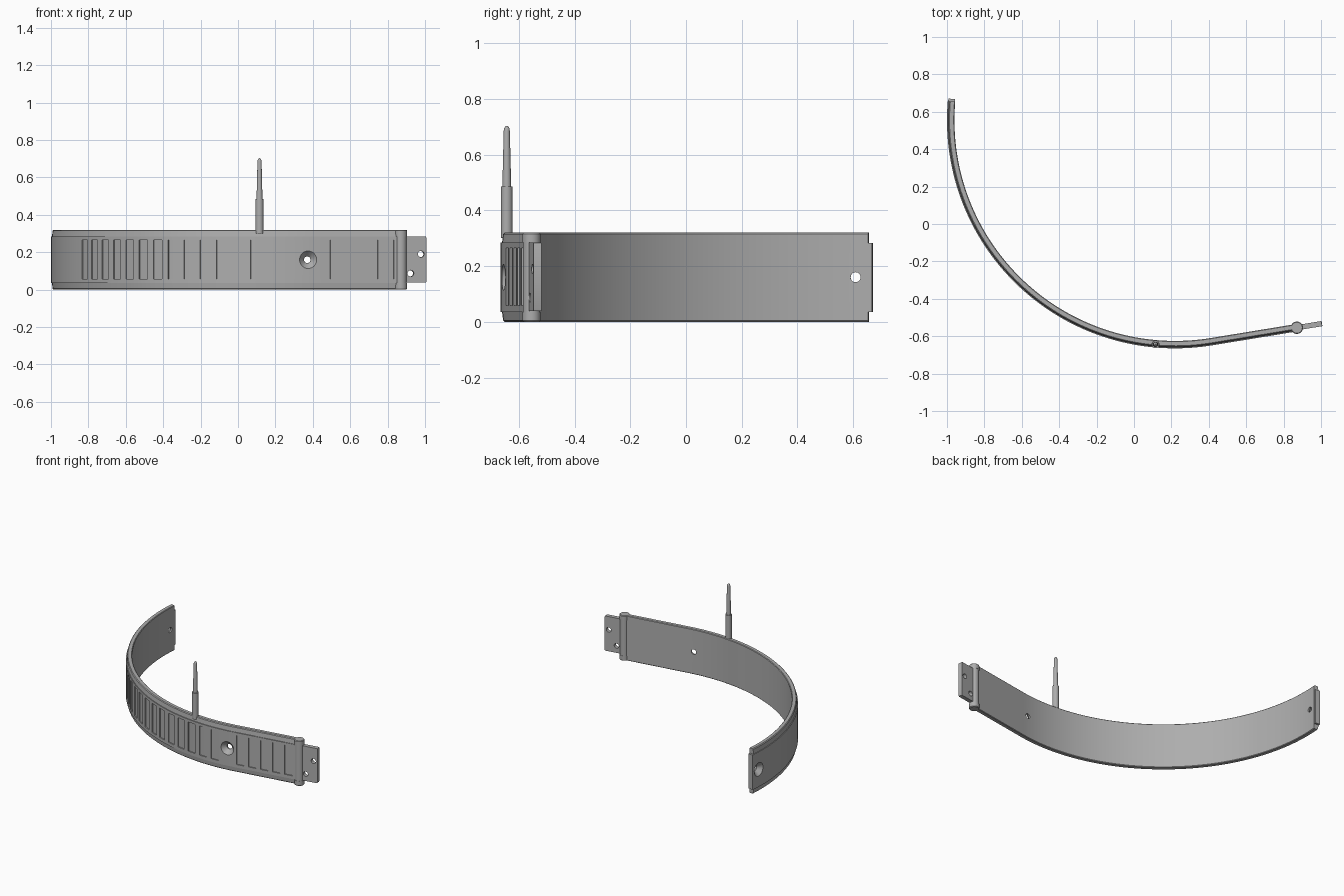
import bpy, bmesh
from math import sin, cos, radians, pi
from mathutils import Matrix, Vector

if "Cube" in bpy.data.objects:
    bpy.data.objects.remove(bpy.data.objects["Cube"])

grey = bpy.data.materials.new("plain_grey")
grey.use_nodes = True
colour = (0.42, 0.42, 0.42, 1)
grey.diffuse_color = colour
grey.node_tree.nodes["Principled BSDF"].inputs["Base Color"].default_value = colour

# The band follows an arc that runs into a straight line at s = 0
CENTRE = Vector((0.22, 0.555, 0))
OUTER, MIDDLE = 1.22, 1.20
TANGENT = radians(9.3)
HINGE, BAND_END = 0.463, -2.18
MID_Z = 0.16


def frame(s):
    """Outer-surface point, outward normal and direction along the band."""
    a = TANGENT + min(s, 0) / MIDDLE
    n = Vector((sin(a), -cos(a), 0))
    t = Vector((cos(a), sin(a), 0))
    return CENTRE + n * OUTER + t * max(s, 0), n, t


def finish(name, bm):
    bmesh.ops.recalc_face_normals(bm, faces=bm.faces)
    mesh = bpy.data.meshes.new(name)
    bm.to_mesh(mesh)
    bm.free()
    mesh.materials.append(grey)
    ob = bpy.data.objects.new(name, mesh)
    bpy.context.collection.objects.link(ob)
    return ob


def loft(bm, rings):
    """Skin closed rings of points and cap both ends."""
    rings = [[bm.verts.new(p) for p in ring] for ring in rings]
    for a, b in zip(rings, rings[1:]):
        for i in range(len(a)):
            j = (i + 1) % len(a)
            bm.faces.new((a[i], a[j], b[j], b[i]))
    bm.faces.new(rings[0])
    bm.faces.new(rings[-1])


def sweep(bm, profile, start, end, steps=1):
    """Carry a (depth, height) profile along the band."""
    rings = []
    for i in range(steps + 1):
        p, n, t = frame(start + (end - start) * i / steps)
        rings.append([p + n * d + Vector((0, 0, z)) for d, z in profile])
    loft(bm, rings)


def revolve(bm, rings, matrix, sides=32):
    """Turn (radius, height) rings about the matrix z axis."""
    loft(bm, [[matrix @ Vector((r * cos(2 * pi * i / sides), r * sin(2 * pi * i / sides), h))
               for i in range(sides)] for r, h in rings])


def box_profile(inner, outer, low, high):
    return [(inner, low), (outer, low), (outer, high), (inner, high)]


def hole_matrix(s, z):
    p, n, t = frame(s)
    up = Vector((0, 0, 1))
    rot = Matrix((n.cross(up).cross(n), n.cross(n.cross(up).cross(n)), n)).transposed()
    return Matrix.Translation(p + up * z) @ rot.to_4x4()


def carve(ob, cutter_bm):
    cutter = finish("cutter", cutter_bm)
    cutter.hide_render = True
    mod = ob.modifiers.new("cut", "BOOLEAN")
    mod.operation, mod.solver, mod.object = "DIFFERENCE", "EXACT", cutter
    bpy.context.view_layer.objects.active = ob
    bpy.ops.object.modifier_apply(modifier=mod.name)
    bpy.data.objects.remove(cutter)


def smooth(ob):
    bpy.ops.object.select_all(action="DESELECT")
    ob.select_set(True)
    bpy.context.view_layer.objects.active = ob
    bpy.ops.object.shade_smooth_by_angle(angle=radians(25))


# Band: raised centre strip between sloping lips
lower = [(-0.04, 0.004), (-0.036, 0), (-0.014, 0), (-0.009, 0.005), (-0.005, 0.036), (0, 0.036)]
upper = [(d, 2 * MID_Z - z) for d, z in reversed(lower)]
bm = bmesh.new()
sweep(bm, lower + upper, BAND_END, HINGE, 110)
band = finish("curved_band", bm)

# Row of shallow slots on the outer face
bm = bmesh.new()
slots = [-0.042 - 0.0918 * k for k in range(1, 16)] + [0.05 + 0.086 * k for k in range(5)]
for s in slots:
    sweep(bm, box_profile(-0.007, 0.02, 0.058, 0.265), s - 0.0275, s + 0.0275, 3)
carve(band, bm)

# Countersunk screw holes
bm = bmesh.new()
for s in (-0.042, -2.134):
    revolve(bm, [(0.018, -0.07), (0.018, -0.03), (0.047, 0), (0.047, 0.03)],
            hole_matrix(s, MID_Z))
carve(band, bm)
smooth(band)

# Short tongue at the far end
bm = bmesh.new()
sweep(bm, box_profile(-0.038, -0.002, 0.036, 0.282), BAND_END - 0.014, BAND_END + 0.002)
finish("end_tongue", bm)

# Hinge plate with two holes
bm = bmesh.new()
sweep(bm, box_profile(-0.034, -0.006, 0.038, 0.284), HINGE, HINGE + 0.136)
corners = [e for e in bm.edges if abs(e.verts[0].co.z - e.verts[1].co.z) < 0.001
           and all(v.co.x > 0.95 for v in e.verts)]
bmesh.ops.bevel(bm, geom=corners, offset=0.006, segments=2, affect="EDGES", profile=0.5)
plate = finish("hinge_plate", bm)
bm = bmesh.new()
for s, z in ((HINGE + 0.107, 0.19), (HINGE + 0.051, 0.087)):
    revolve(bm, [(0.017, -0.07), (0.017, 0.03)], hole_matrix(s, z), 24)
carve(plate, bm)
smooth(plate)

# Hinge barrel: knuckle between two end caps
p, n, t = frame(HINGE)
axis = Matrix.Translation(p - n * 0.02)
parts = {
    "hinge_knuckle": [(0.031, 0.034), (0.031, 0.286)],
    "hinge_cap_bottom": [(0.029, 0), (0.033, 0.004), (0.033, 0.035)],
    "hinge_cap_top": [(0.033, 0.285), (0.033, 0.316), (0.029, 0.32)],
}
for name, rings in parts.items():
    bm = bmesh.new()
    revolve(bm, rings, axis)
    smooth(finish(name, bm))

# Upright pin: sleeve and tapered rounded tip
pin_axis = Matrix.Translation((0.115, -0.643, 0))
for name, rings in {
    "pin_sleeve": [(0.021, 0.3), (0.021, 0.485)],
    "pin_tip": [(0.016, 0.48), (0.011, 0.685), (0.0095, 0.694), (0.006, 0.7), (0.002, 0.703)],
}.items():
    bm = bmesh.new()
    revolve(bm, rings, pin_axis, 24)
    smooth(finish(name, bm))
